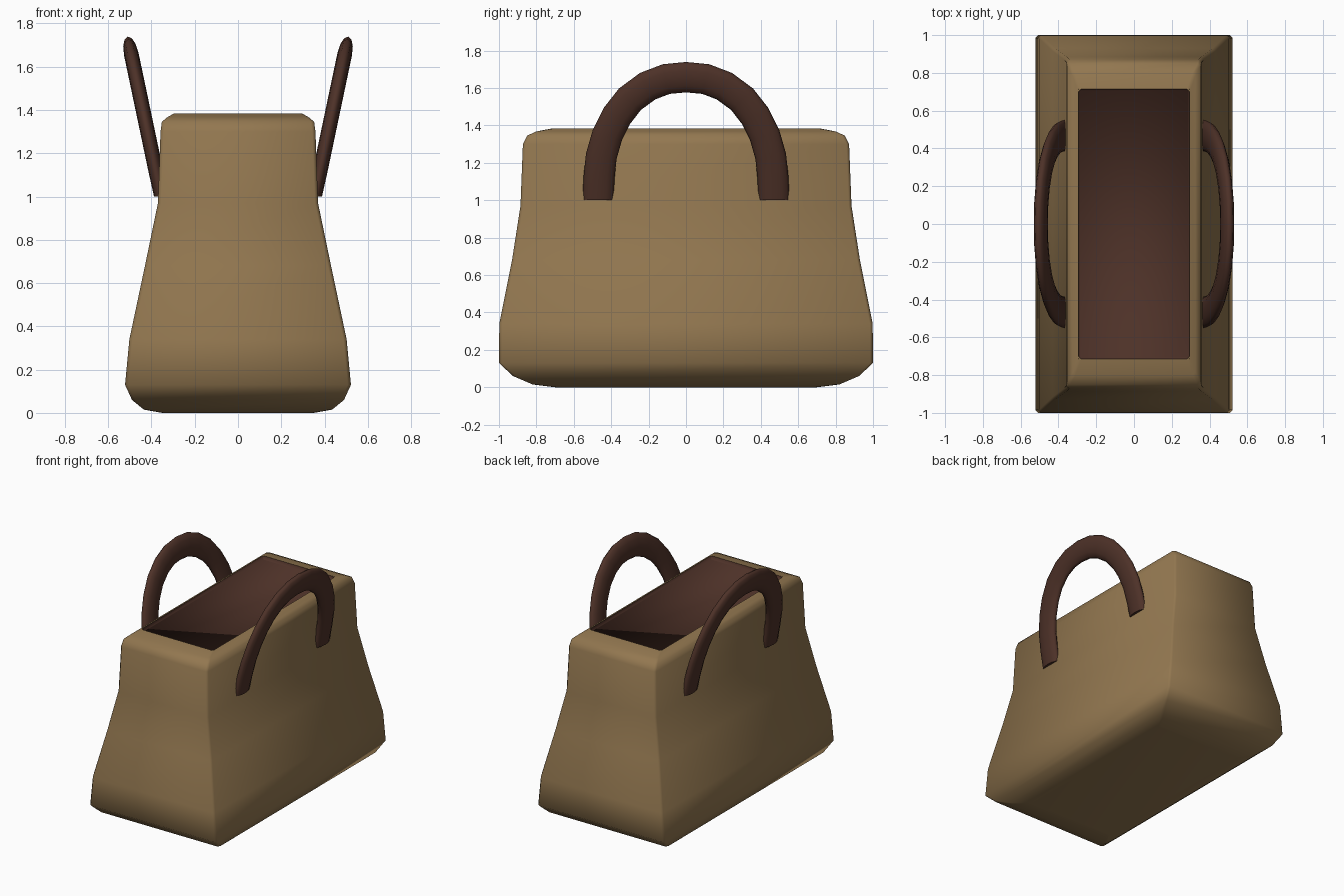
import bpy, bmesh, math
from mathutils import Vector

if "Cube" in bpy.data.objects:
    bpy.data.objects.remove(bpy.data.objects["Cube"])


def material(name, rgb):
    m = bpy.data.materials.new(name)
    m.diffuse_color = (*rgb, 1)
    m.use_nodes = True
    m.node_tree.nodes["Principled BSDF"].inputs["Base Color"].default_value = m.diffuse_color
    return m


TAN = material("tan leather", (0.29, 0.185, 0.08))
BROWN = material("dark brown leather", (0.075, 0.031, 0.021))


def loft(name, rings, mat, cap_start=True, cap_end=True):
    """Skin a list of closed point rings into one smooth object."""
    bm = bmesh.new()
    vs = [[bm.verts.new(p) for p in r] for r in rings]
    n = len(rings[0])
    for a, b in zip(vs, vs[1:]):
        for i in range(n):
            j = (i + 1) % n
            bm.faces.new((a[i], a[j], b[j], b[i]))
    if cap_start:
        bm.faces.new(vs[0][::-1])
    if cap_end:
        bm.faces.new(vs[-1])
    for f in bm.faces:
        f.smooth = True
    me = bpy.data.meshes.new(name)
    bm.to_mesh(me)
    bm.free()
    me.materials.append(mat)
    ob = bpy.data.objects.new(name, me)
    bpy.context.collection.objects.link(ob)
    return ob


def rect(hx, hy, z, c=0.015):
    # rectangle with tiny clipped corners
    return [(hx - c, -hy, z), (hx, -hy + c, z), (hx, hy - c, z), (hx - c, hy, z),
            (-hx + c, hy, z), (-hx, hy - c, z), (-hx, -hy + c, z), (-hx + c, -hy, z)]


# Bag body: half width, half depth, height
PROFILE = [(0.35, 0.70, 0.0), (0.435, 0.82, 0.015), (0.49, 0.925, 0.06),
           (0.522, 1.0, 0.13), (0.502, 0.998, 0.34), (0.43, 0.93, 0.68),
           (0.37, 0.885, 0.97), (0.358, 0.872, 1.30), (0.352, 0.85, 1.345),
           (0.325, 0.80, 1.368), (0.295, 0.715, 1.384)]
loft("bag_body", [rect(*p) for p in PROFILE], TAN, cap_end=False)

# Shallow dark lining in the opening
loft("bag_lining", [rect(0.295, 0.715, 1.384, 0.004), rect(0.29, 0.71, 1.36, 0.004)],
     BROWN)

# Handles: flattened tubes bent into arches, leaning outward
SLOPE = 0.21
HALF = [(0.47, 1.0), (0.465, 1.12), (0.453, 1.235), (0.42, 1.35), (0.37, 1.45),
        (0.30, 1.54), (0.205, 1.61), (0.105, 1.648)]
PATH = HALF + [(0, 1.658)] + [(-y, z) for y, z in reversed(HALF)]


def handle(name, side):
    out = Vector((side, 0, -SLOPE)).normalized()
    pts = [Vector((side * (0.355 + SLOPE * (z - 1)), y, z)) for y, z in PATH]
    rings = []
    for i, p in enumerate(pts):
        t = (pts[min(i + 1, len(pts) - 1)] - pts[max(i - 1, 0)]).normalized()
        if i in (0, len(pts) - 1):
            t = Vector((side * SLOPE, 0, 1 if i == 0 else -1))
            t.x *= 1 if i == 0 else -1
            t.normalize()
        n = out.cross(t)
        ring = []
        for k in range(12):
            a = 2 * math.pi * k / 12
            v = p + n * 0.083 * math.cos(a) + out * 0.034 * math.sin(a)
            if i in (0, len(pts) - 1):
                v.z = 1.0
            ring.append(v)
        rings.append(ring)
    ob = loft(name, rings, BROWN)
    bm = bmesh.new()
    bm.from_mesh(ob.data)
    bmesh.ops.recalc_face_normals(bm, faces=bm.faces)
    for f in bm.faces:
        if len(f.verts) > 4:
            f.smooth = False
            for e in f.edges:
                e.smooth = False
    bm.to_mesh(ob.data)
    bm.free()


handle("right_handle", 1)
handle("left_handle", -1)

# Lining faces up and inward
me = bpy.data.objects["bag_lining"].data
bm = bmesh.new()
bm.from_mesh(me)
bm.faces.ensure_lookup_table()
low = [f for f in bm.faces if len(f.verts) == 8 and f.calc_center_median().z > 1.37]
bmesh.ops.delete(bm, geom=low, context="FACES_ONLY")
for f in bm.faces:
    inward = -f.calc_center_median()
    inward.z = 0
    want = Vector((0, 0, 1)) if len(f.verts) == 8 else inward
    if f.normal.dot(want) < 0:
        f.normal_flip()
bm.to_mesh(me)
bm.free()
